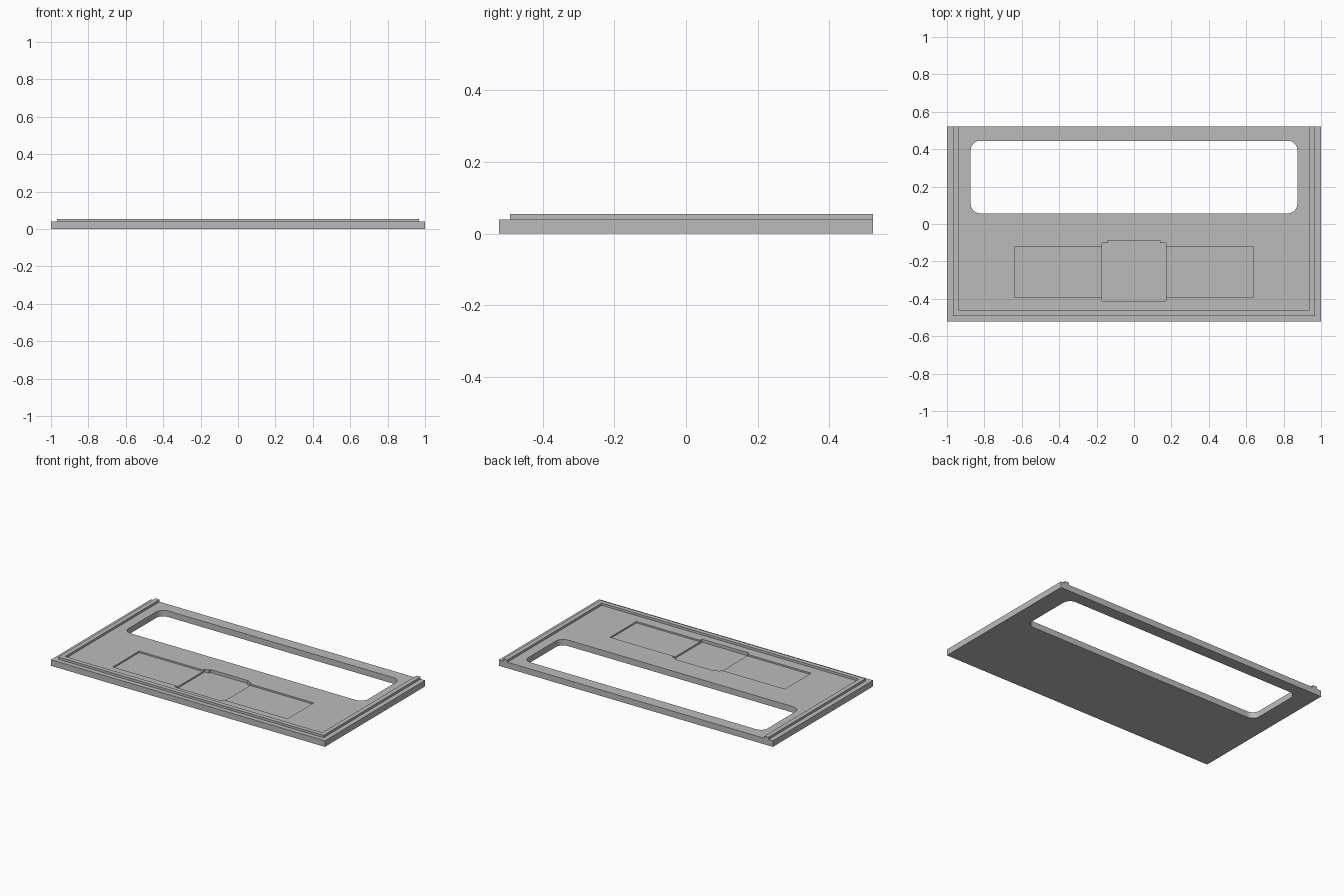
import bpy, bmesh, math

cube = bpy.data.objects.get("Cube")
if cube:
    bpy.data.objects.remove(cube, do_unlink=True)

grey = bpy.data.materials.new("plain grey")
grey.use_nodes = True
colour = (0.5, 0.5, 0.5, 1)
grey.diffuse_color = colour
grey.node_tree.nodes["Principled BSDF"].inputs["Base Color"].default_value = colour

HALF_X, HALF_Y, TOP, RIM_TOP = 1.0, 0.522, 0.04, 0.055


def prism(name, outline, z0, z1):
    """Extrude a flat outline between two heights."""
    bm = bmesh.new()
    face = bm.faces.new([bm.verts.new((x, y, z0)) for x, y in outline])
    grown = bmesh.ops.extrude_face_region(bm, geom=[face])["geom"]
    for v in grown:
        if isinstance(v, bmesh.types.BMVert):
            v.co.z = z1
    bmesh.ops.recalc_face_normals(bm, faces=bm.faces)
    mesh = bpy.data.meshes.new(name)
    bm.to_mesh(mesh)
    bm.free()
    mesh.materials.append(grey)
    obj = bpy.data.objects.new(name, mesh)
    bpy.context.collection.objects.link(obj)
    return obj


def mirrored(right_half):
    """Complete a symmetric outline from its +x half, listed bottom to top."""
    return right_half + [(-x, y) for x, y in reversed(right_half)]


def corner(cx, cy, r, start, steps=8):
    angles = [math.radians(start + 90 * i / steps) for i in range(steps + 1)]
    return [(cx + r * math.cos(a), cy + r * math.sin(a)) for a in angles]


def cut(target, cutter):
    cutter.hide_render = True
    mod = target.modifiers.new("cut", 'BOOLEAN')
    mod.operation = 'DIFFERENCE'
    mod.solver = 'EXACT'
    mod.object = cutter
    bpy.context.view_layer.objects.active = target
    bpy.ops.object.modifier_apply(modifier=mod.name)
    bpy.data.objects.remove(cutter, do_unlink=True)


# Base plate
plate = prism("base_plate", mirrored([(HALF_X, -HALF_Y), (HALF_X, HALF_Y)]), 0, TOP)

# Rounded window through the back half
r = 0.05
window = mirrored(corner(0.873 - r, 0.057 + r, r, -90) + corner(0.873 - r, 0.445 - r, r, 0))
cut(plate, prism("window_cutter", window, -0.1, 0.1))

# Wide shallow recess, then the deeper stepped pocket in its middle
cut(plate, prism("recess_cutter", mirrored([(0.638, -0.393), (0.638, -0.12)]), TOP - 0.01, 0.1))
pocket = mirrored([(0.172, -0.413), (0.172, -0.102), (0.14, -0.102), (0.138, -0.088)])
cut(plate, prism("pocket_cutter", pocket, TOP - 0.02, 0.1))

# Raised rim along the front and both sides, open at the back
out_x, in_x, out_y, in_y = 0.968, 0.938, -0.491, -0.461
rim = [(-out_x, HALF_Y), (-out_x, out_y), (out_x, out_y), (out_x, HALF_Y),
       (in_x, HALF_Y), (in_x, in_y), (-in_x, in_y), (-in_x, HALF_Y)]
prism("raised_rim", rim, TOP, RIM_TOP)
